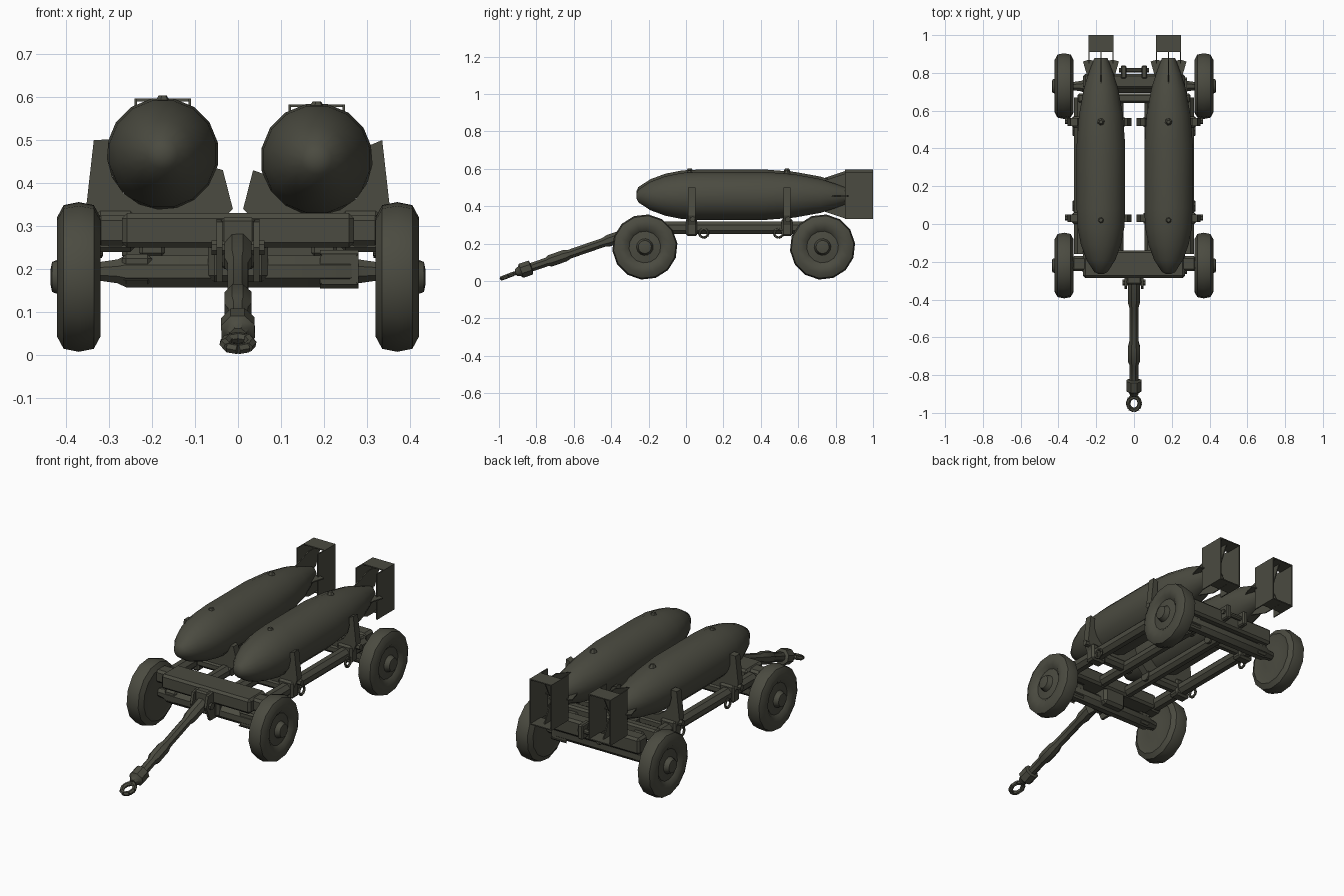
import bpy, bmesh, math
from mathutils import Vector

cube = bpy.data.objects.get("Cube")
if cube:
    bpy.data.objects.remove(cube)

olive = bpy.data.materials.new("dark_olive_paint")
olive.use_nodes = True
olive.diffuse_color = (0.07, 0.07, 0.052, 1)
olive.node_tree.nodes["Principled BSDF"].inputs["Base Color"].default_value = (0.07, 0.07, 0.052, 1)


def finish(name, bm, smooth=True):
    bmesh.ops.recalc_face_normals(bm, faces=bm.faces)
    mesh = bpy.data.meshes.new(name)
    bm.to_mesh(mesh)
    bm.free()
    mesh.materials.append(olive)
    ob = bpy.data.objects.new(name, mesh)
    bpy.context.collection.objects.link(ob)
    if smooth:
        bpy.ops.object.select_all(action="DESELECT")
        ob.select_set(True)
        bpy.context.view_layer.objects.active = ob
        bpy.ops.object.shade_smooth_by_angle(angle=math.radians(40))
    return ob


def box(name, lo, hi, bevel=0.0):
    bm = bmesh.new()
    bmesh.ops.create_cube(bm, size=1)
    for v in bm.verts:
        v.co = Vector([(a + b) / 2 + c * (b - a) for a, b, c in zip(lo, hi, v.co)])
    if bevel:
        bmesh.ops.bevel(bm, geom=bm.edges[:], offset=bevel, segments=1, affect="EDGES")
    return finish(name, bm, False)


def lathe(name, origin, axis, profile, sides):
    """Surface of revolution: profile holds (distance along axis, radius)."""
    axis = Vector(axis).normalized()
    u = axis.orthogonal().normalized()
    w = axis.cross(u)
    bm = bmesh.new()
    rings = []
    for d, r in profile:
        ring = []
        for i in range(sides):
            a = math.tau * (i + 0.5) / sides
            ring.append(bm.verts.new(Vector(origin) + axis * d + (u * math.cos(a) + w * math.sin(a)) * r))
        rings.append(ring)
    for p, q in zip(rings, rings[1:]):
        for i in range(sides):
            j = (i + 1) % sides
            bm.faces.new((p[i], p[j], q[j], q[i]))
    bm.faces.new(rings[0])
    bm.faces.new(rings[-1])
    return finish(name, bm)


def rod(name, a, b, r, sides=8):
    d = Vector(b) - Vector(a)
    return lathe(name, a, d, [(0, r), (d.length, r)], sides)


def plate(name, outline, direction):
    """Flat outline pushed along a direction."""
    bm = bmesh.new()
    face = bm.faces.new([bm.verts.new(p) for p in outline])
    res = bmesh.ops.extrude_face_region(bm, geom=[face])
    for v in res["geom"]:
        if isinstance(v, bmesh.types.BMVert):
            v.co += Vector(direction)
    return finish(name, bm, False)


# Wheels: rounded tyre, dished disc and protruding hub
WHEEL = [(-0.05, 0.06), (-0.045, 0.12), (-0.05, 0.14), (-0.035, 0.168), (0, 0.175),
         (0.035, 0.168), (0.05, 0.14), (0.046, 0.105), (0.03, 0.085), (0.036, 0.045),
         (0.062, 0.035), (0.065, 0.02)]
for end, y in (("front", -0.22), ("rear", 0.73)):
    for side, s in (("left", 1), ("right", -1)):
        lathe(f"{end}_{side}_wheel", (0.37 * s, y, 0.182), (s, 0, 0), WHEEL, 14)
        box(f"{end}_{side}_axle_block", (0.27 * s, y - 0.035, 0.165), (0.2 * s, y + 0.035, 0.235), 0.01)
    # Axle beam with a swollen middle
    lathe(f"{end}_axle", (-0.33, y, 0.195), (1, 0, 0),
          [(0, 0.022), (0.05, 0.03), (0.07, 0.04), (0.59, 0.04), (0.61, 0.03), (0.66, 0.022)], 8)

# Front deck and rear cross members
box("front_cross_beam", (-0.27, -0.285, 0.25), (0.27, -0.14, 0.33), 0.012)
box("front_beam_ends", (-0.33, -0.25, 0.255), (0.33, -0.17, 0.325), 0.012)
box("front_turntable", (-0.07, -0.27, 0.17), (0.07, -0.15, 0.27), 0.015)
box("rear_cross_beam", (-0.30, 0.64, 0.255), (0.30, 0.69, 0.325), 0.01)
box("rear_axle_beam", (-0.27, 0.715, 0.22), (0.27, 0.795, 0.31), 0.012)
for s in (1, -1):
    box("rear_beam_strut", (0.20 * s - 0.03, 0.66, 0.23), (0.20 * s + 0.03, 0.75, 0.30), 0.008)
    box("rear_coupling_lug", (0.055 * s - 0.015, 0.77, 0.24), (0.055 * s + 0.015, 0.84, 0.32), 0.006)
rod("rear_coupling_pin", (-0.08, 0.815, 0.28), (0.08, 0.815, 0.28), 0.013)

# Longitudinal rails, brackets, tie hooks
for s in (1, -1):
    rod("outer_rail", (0.285 * s, -0.16, 0.285), (0.285 * s, 0.67, 0.285), 0.036)
    rod("inner_rail", (0.085 * s, -0.16, 0.285), (0.085 * s, 0.67, 0.285), 0.033)
    for y in (0.03, 0.54):
        box("rail_bracket", (0.285 * s - 0.045, y - 0.03, 0.24), (0.285 * s + 0.045, y + 0.03, 0.335), 0.01)
        rod("tie_pin", (0.30 * s, y + 0.005, 0.33), (0.365 * s, y + 0.005, 0.33), 0.016, 6)
    for y in (0.095, 0.495):
        bm = bmesh.new()
        ring = [Vector((0, 0.024 * math.cos(math.tau * k / 8), 0.024 * math.sin(math.tau * k / 8))) for k in range(8)]
        bm.free()
        for p, q in zip(ring, ring[1:] + ring[:1]):
            c = Vector((0.32 * s, y, 0.255))
            rod("tie_ring", c + p, c + q, 0.007, 5)

# Bombs with cradles
BOMB = [(-0.265, 0.012), (-0.255, 0.035), (-0.19, 0.078), (-0.11, 0.108), (-0.02, 0.126),
        (0.08, 0.131), (0.42, 0.131), (0.58, 0.118), (0.72, 0.092), (0.80, 0.066), (0.88, 0.035)]
for side, s, cx, cz in (("left", 1, 0.183, 0.455), ("right", -1, -0.175, 0.468)):
    lathe(f"{side}_bomb_body", (cx, 0, cz), (0, 1, 0), BOMB, 16)
    for y in (0.02, 0.54):
        lathe(f"{side}_bomb_lug", (cx, y, cz + 0.115), (0, 0, 1), [(0, 0.022), (0.02, 0.01)], 6)
    # Box tail: tall side walls, shorter top and bottom walls
    for k in (1, -1):
        x = cx + 0.063 * k
        box(f"{side}_tail_side_wall", (x - 0.003, 0.85, cz - 0.122), (x + 0.003, 1.0, cz + 0.128))
        z = cz + 0.003 + 0.122 * k
        box(f"{side}_tail_cap_wall", (cx - 0.065, 0.91, z - 0.003), (cx + 0.065, 1.0, z + 0.003))
        # Upright and sideways fins growing out of the tail cone
        plate(f"{side}_upright_fin", [(cx - 0.003, 0.70, cz + 0.07 * k), (cx - 0.003, 0.86, cz + 0.123 * k),
              (cx - 0.003, 0.97, cz + 0.123 * k), (cx - 0.003, 0.92, cz + 0.02 * k),
              (cx - 0.003, 0.80, cz + 0.02 * k)], (0.006, 0, 0))
        plate(f"{side}_sideways_fin", [(cx + 0.06 * k, 0.74, cz - 0.003), (cx + 0.095 * k, 0.86, cz - 0.003),
              (cx + 0.063 * k, 0.87, cz - 0.003), (cx + 0.02 * k, 0.86, cz - 0.003)], (0, 0, 0.006))
    # Cradles: low saddle with a raised horn on each flank
    for y in (0.01, 0.52):
        arc = [(cx + s * 0.129 * math.cos(a), cz + 0.129 * math.sin(a))
               for a in [math.radians(d) for d in range(-165, 16, 20)]]
        outer = [(0.335 * s, 0.50), (0.352 * s, 0.35), (0.33 * s, 0.30), (0.05 * s, 0.30), (0.012 * s, 0.34),
                 (0.035 * s, 0.43)]
        plate(f"{side}_cradle", [(x, y, z) for x, z in arc + outer], (0, 0.04, 0))
    # Cross tubes carrying the cradles
    for y in (0.03, 0.54):
        rod(f"{side}_cradle_tube", (0.05 * s, y, 0.29), (0.31 * s, y, 0.29), 0.03)

# Drawbar: tapered tube with collars and an eye
hinge, tip = Vector((0, -0.30, 0.255)), Vector((0, -0.91, 0.045))
reach = (tip - hinge).length
lathe("drawbar", hinge, tip - hinge,
      [(0, 0.034), (0.12, 0.034), (0.15, 0.026), (0.34, 0.026), (0.37, 0.034), (0.45, 0.034),
       (0.47, 0.025), (reach - 0.09, 0.025), (reach - 0.085, 0.042), (reach - 0.03, 0.042),
       (reach - 0.02, 0.028), (reach, 0.02)], 8)
eye = [Vector((0.032 * math.cos(math.tau * k / 8), -0.95 + 0.036 * math.sin(math.tau * k / 8),
               0.028 + 0.014 * math.sin(math.tau * k / 8))) for k in range(8)]
for p, q in zip(eye, eye[1:] + eye[:1]):
    rod("drawbar_eye", p, q, 0.012, 6)

# Drawbar hinge bracket
for s in (1, -1):
    plate("hinge_cheek", [(0.036 * s, -0.25, 0.32), (0.036 * s, -0.33, 0.31), (0.036 * s, -0.345, 0.25),
                          (0.036 * s, -0.31, 0.17), (0.036 * s, -0.25, 0.17)], (0.014 * s, 0, 0))
rod("hinge_pin", (-0.062, -0.31, 0.25), (0.062, -0.31, 0.25), 0.018)
box("hinge_block", (-0.04, -0.32, 0.20), (0.04, -0.26, 0.32), 0.008)
